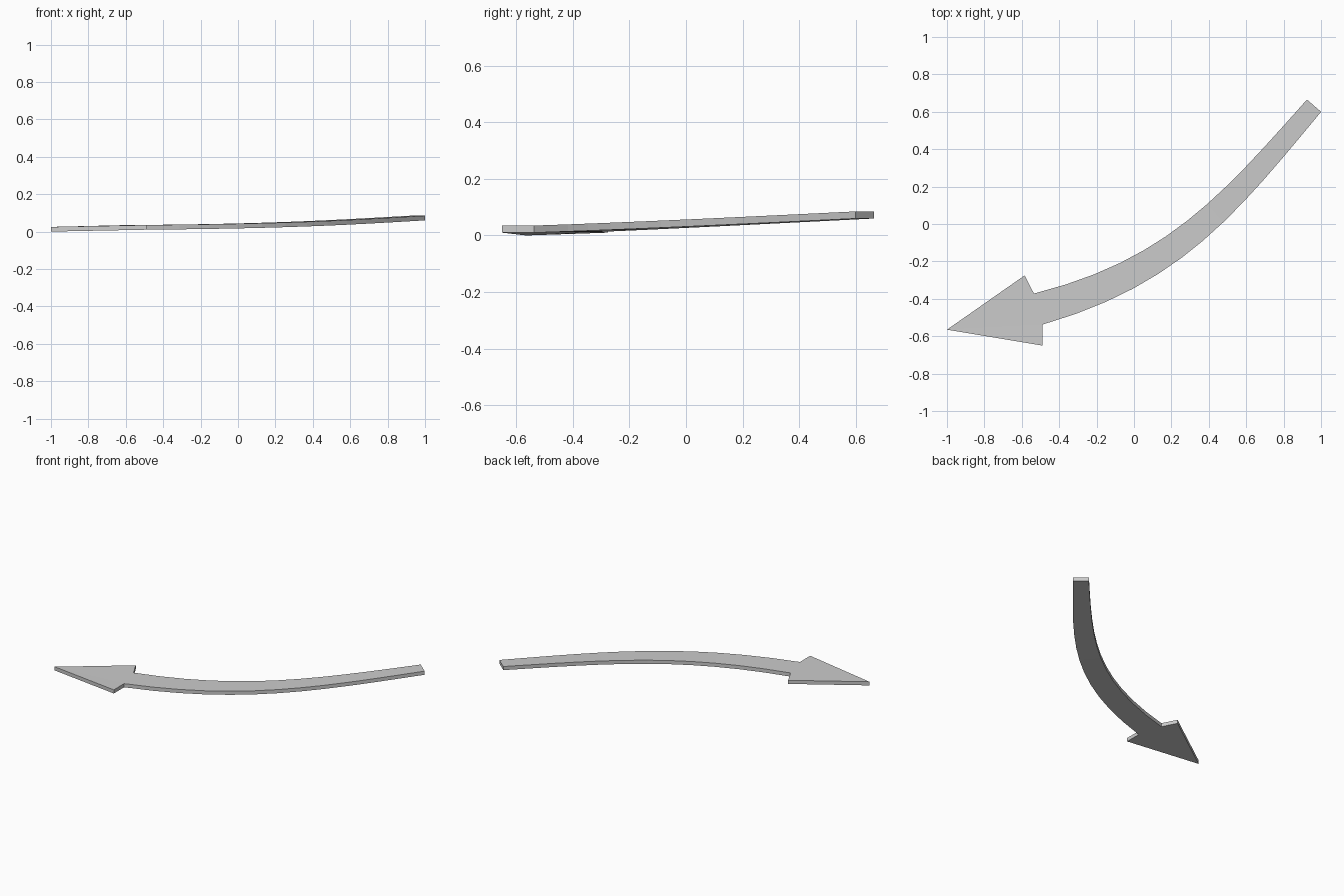
import bpy, bmesh
from mathutils import Vector

if "Cube" in bpy.data.objects:
    bpy.data.objects.remove(bpy.data.objects["Cube"])

THICK = 0.025
STEPS = 12

# Centre line of the curved shaft, from arrow head to tail
P = [Vector(p) for p in ((-0.5125, -0.455), (0.212, -0.26), (0.5075, 0.104), (0.9625, 0.6325))]


def centre(t):
    s = 1 - t
    return P[0] * s**3 + P[1] * 3 * s * s * t + P[2] * 3 * s * t * t + P[3] * t**3


def tangent(t):
    s = 1 - t
    return ((P[1] - P[0]) * s * s + (P[2] - P[1]) * 2 * s * t + (P[3] - P[2]) * t * t).normalized()


bm = bmesh.new()

# Shaft: tapering strip that rises gently towards the tail
left, right = [], []
for i in range(STEPS + 1):
    t = i / STEPS
    c, d = centre(t), tangent(t)
    side = Vector((-d.y, d.x)) * (0.172 - 0.072 * t) / 2
    z = 0.01 + 0.02 * t + 0.03 * t * t
    left.append(bm.verts.new((*(c + side), z)))
    right.append(bm.verts.new((*(c - side), z)))
for i in range(STEPS):
    bm.faces.new((left[i], right[i], right[i + 1], left[i + 1]))

# Arrow head
tip = bm.verts.new((-1.0, -0.565, 0.0))
barb_l = bm.verts.new((-0.585, -0.275, 0.01))
barb_r = bm.verts.new((-0.49, -0.65, 0.01))
for f in ((tip, left[0], barb_l), (tip, right[0], left[0]), (tip, barb_r, right[0])):
    bm.faces.new(f)

# Thicken straight up into a solid
ext = bmesh.ops.extrude_face_region(bm, geom=bm.faces[:], use_keep_orig=True)
top = [g for g in ext["geom"] if isinstance(g, bmesh.types.BMVert)]
bmesh.ops.translate(bm, verts=top, vec=(0, 0, THICK))
bmesh.ops.recalc_face_normals(bm, faces=bm.faces[:])

mesh = bpy.data.meshes.new("curved_arrow")
bm.to_mesh(mesh)
bm.free()
bpy.context.collection.objects.link(bpy.data.objects.new("curved_arrow", mesh))
